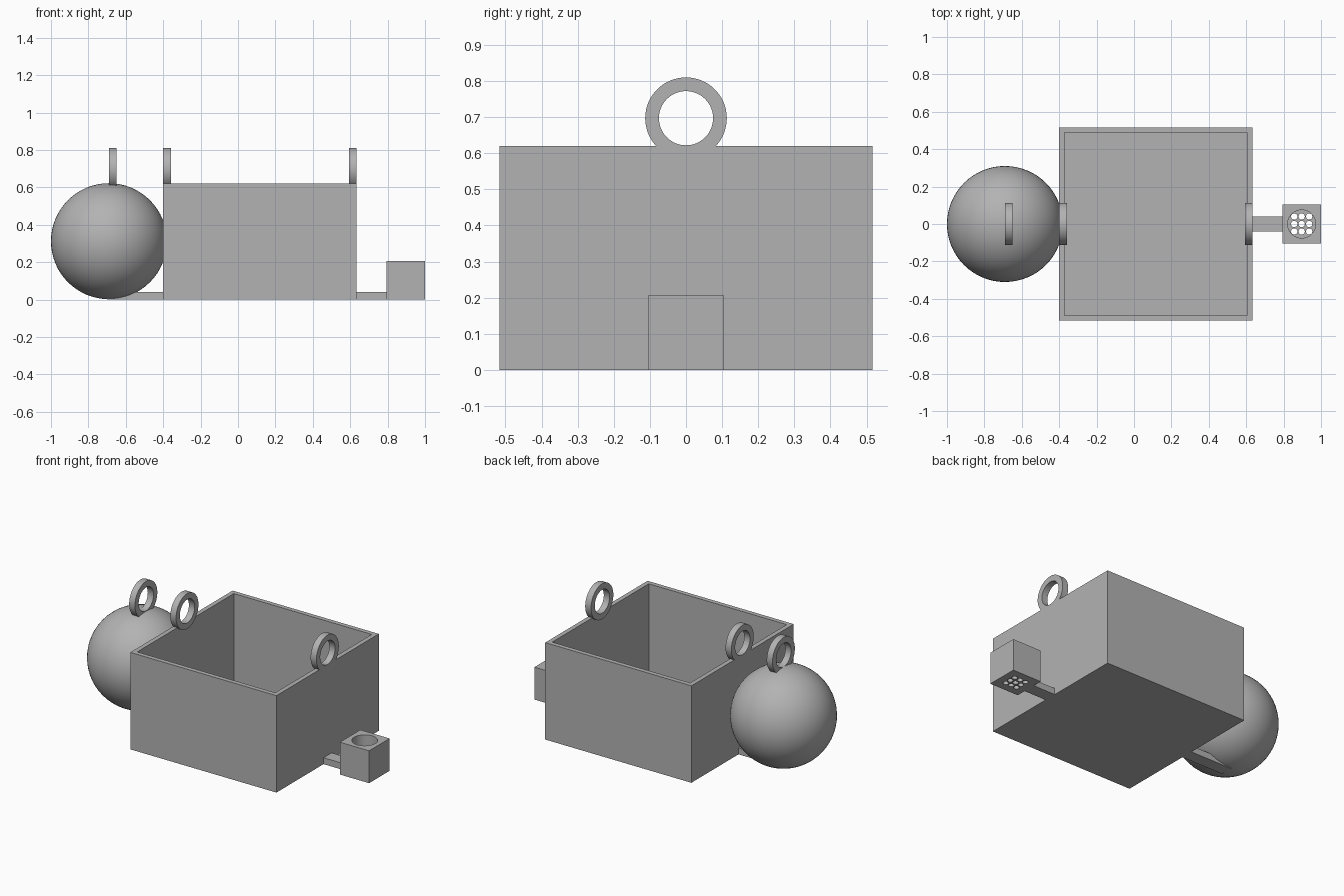
import bpy
import bmesh
from math import radians, tau
from mathutils import Matrix, Vector

if "Cube" in bpy.data.objects:
    bpy.data.objects.remove(bpy.data.objects["Cube"], do_unlink=True)

WALL = 0.041      # thickness shared by walls, rings and bars
HALF = 0.517      # half width of the tub
HEIGHT = 0.62
TUB_X = 0.117     # middle of the tub
BLOCK = 0.207     # side of the drain block
BLOCK_X = 1 - BLOCK / 2
BORE = 0.075

grey = bpy.data.materials.new("plain grey")
grey.use_nodes = True
grey.diffuse_color = (0.45, 0.45, 0.45, 1)
grey.node_tree.nodes["Principled BSDF"].inputs["Base Color"].default_value = grey.diffuse_color


def finish(name, bm, smooth=False):
    bmesh.ops.recalc_face_normals(bm, faces=bm.faces)
    mesh = bpy.data.meshes.new(name)
    bm.to_mesh(mesh)
    bm.free()
    mesh.materials.append(grey)
    obj = bpy.data.objects.new(name, mesh)
    bpy.context.collection.objects.link(obj)
    bpy.ops.object.select_all(action="DESELECT")
    obj.select_set(True)
    bpy.context.view_layer.objects.active = obj
    if smooth:
        bpy.ops.object.shade_smooth_by_angle(angle=radians(30))
    return obj


def box_mesh(x0, x1, half_y, height):
    bm = bmesh.new()
    matrix = Matrix.Translation(((x0 + x1) / 2, 0, height / 2)) @ Matrix.Diagonal(
        (x1 - x0, 2 * half_y, height, 1))
    bmesh.ops.create_cube(bm, size=1, matrix=matrix)
    return bm


def add_cylinder(bm, x, y, z0, z1, radius, sides):
    bmesh.ops.create_cone(bm, cap_ends=True, segments=sides, radius1=radius, radius2=radius,
                          depth=z1 - z0, matrix=Matrix.Translation((x, y, (z0 + z1) / 2)))


def ring(name, x, z=0.697, inner=0.075, outer=0.113):
    # Rectangular section spun about the x axis
    bm = bmesh.new()
    section = [(x, inner), (x + WALL, inner), (x + WALL, outer), (x, outer)]
    verts = [bm.verts.new((px, 0, z + r)) for px, r in section]
    edges = [bm.edges.new((verts[i], verts[(i + 1) % 4])) for i in range(4)]
    bmesh.ops.spin(bm, geom=verts + edges, cent=(0, 0, z), axis=(1, 0, 0),
                   angle=tau, steps=64, use_merge=True)
    bmesh.ops.remove_doubles(bm, verts=bm.verts, dist=0.0001)
    finish(name, bm, smooth=True)


def cut(target, cutter):
    cutter.hide_render = True
    mod = target.modifiers.new("cut", "BOOLEAN")
    mod.operation = "DIFFERENCE"
    mod.solver = "EXACT"
    mod.object = cutter
    bpy.ops.object.select_all(action="DESELECT")
    target.select_set(True)
    bpy.context.view_layer.objects.active = target
    bpy.ops.object.modifier_apply(modifier=mod.name)
    bpy.data.objects.remove(cutter, do_unlink=True)


# Open tub: inset the top, then sink it to the floor
bm = box_mesh(TUB_X - HALF, TUB_X + HALF, HALF, HEIGHT)
top = max(bm.faces, key=lambda f: f.calc_center_median().z)
bmesh.ops.inset_region(bm, faces=[top], thickness=WALL)
extruded = bmesh.ops.extrude_face_region(bm, geom=[top])["geom"]
bmesh.ops.translate(bm, vec=Vector((0, 0, WALL - HEIGHT)),
                    verts=[v for v in extruded if isinstance(v, bmesh.types.BMVert)])
if top.is_valid:
    bmesh.ops.delete(bm, geom=[top], context="FACES_ONLY")
finish("tub", bm)

# Float ball
bm = bmesh.new()
bmesh.ops.create_uvsphere(bm, u_segments=64, v_segments=32, radius=0.31,
                          matrix=Matrix.Translation((-0.69, 0, 0.312)))
finish("float_ball", bm, smooth=True)

# Lifting rings
ring("ball_ring", -0.691)
ring("tub_ring_right", TUB_X - HALF)
ring("tub_ring_left", TUB_X + HALF - WALL)

# Connecting bars
finish("ball_bar", box_mesh(-0.7, TUB_X - HALF, WALL, WALL))
finish("block_bar", box_mesh(TUB_X + HALF, 1 - BLOCK, WALL, WALL))

# Drain block with a round bore and a perforated floor
block = finish("drain_block", box_mesh(1 - BLOCK, 1, BLOCK / 2, BLOCK))
bm = bmesh.new()
add_cylinder(bm, BLOCK_X, 0, WALL, BLOCK + 0.1, BORE, 48)
cut(block, finish("bore_cutter", bm))
bm = bmesh.new()
for i in (-1, 0, 1):
    for j in (-1, 0, 1):
        add_cylinder(bm, BLOCK_X + i * 0.04, j * 0.04, -0.1, WALL + 0.05, 0.017, 20)
cut(block, finish("drain_cutter", bm))
bpy.ops.object.shade_smooth_by_angle(angle=radians(30))
